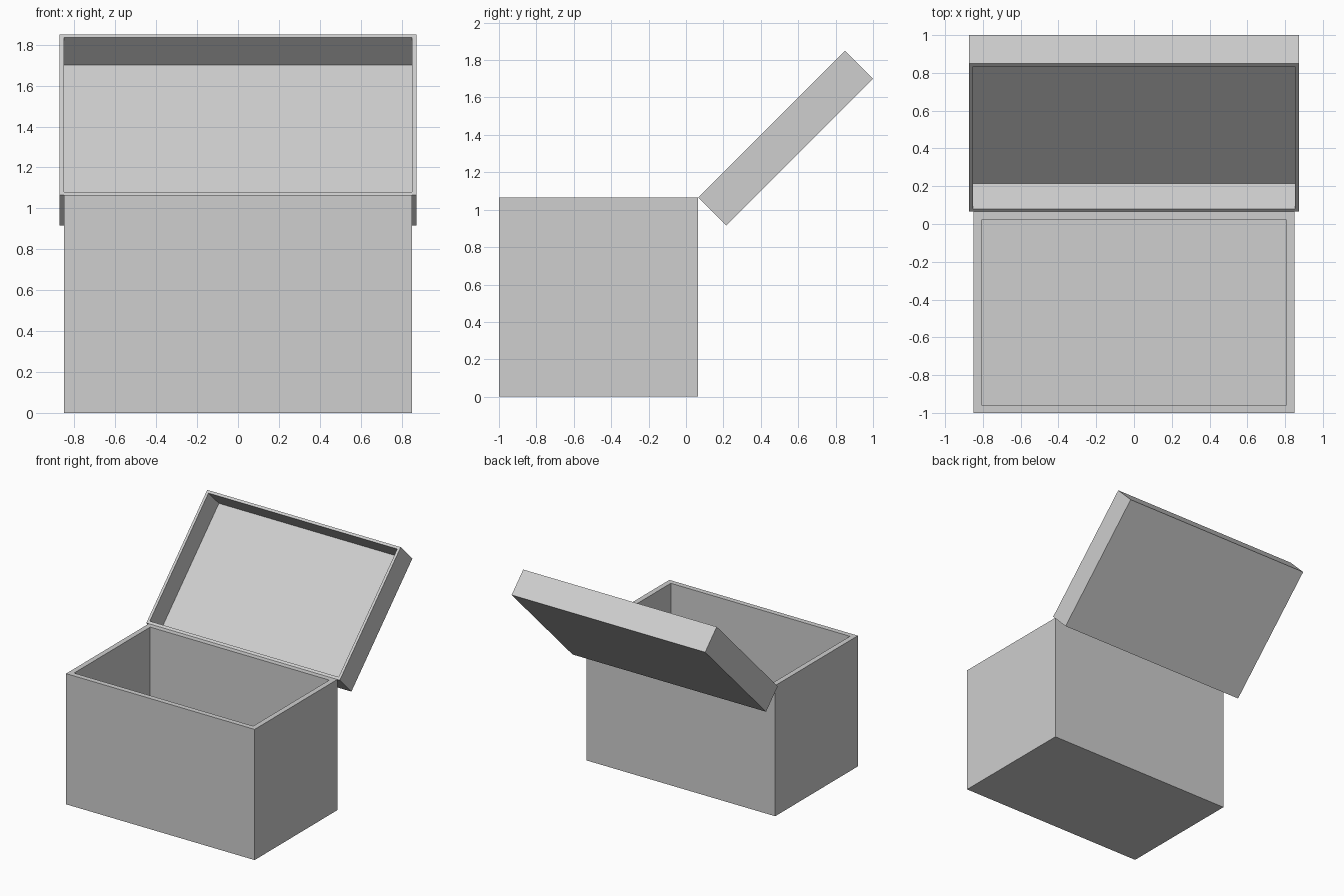
import bpy
import bmesh
from math import radians
from mathutils import Matrix

default = bpy.data.objects.get("Cube")
if default:
    bpy.data.objects.remove(default, do_unlink=True)

GREY = (0.62, 0.62, 0.62, 1.0)
grey = bpy.data.materials.new("plain grey")
grey.use_nodes = True
grey.diffuse_color = GREY
grey.node_tree.nodes["Principled BSDF"].inputs["Base Color"].default_value = GREY


def open_tray(name, width, depth, height, wall):
    """Open-topped tray, centred in x, rear top edge on its origin."""
    bm = bmesh.new()
    bmesh.ops.create_cube(bm, size=1)
    bmesh.ops.scale(bm, vec=(width, depth, height), verts=bm.verts)
    bmesh.ops.translate(bm, vec=(0, -depth / 2, -height / 2), verts=bm.verts)
    # Inset the top for the rim, then sink it to the floor
    top = max(bm.faces, key=lambda f: f.calc_center_median().z)
    bmesh.ops.inset_individual(bm, faces=[top], thickness=wall, use_even_offset=True)
    walls = bmesh.ops.extrude_discrete_faces(bm, faces=[top])
    floor = walls["faces"][0]
    bmesh.ops.translate(bm, vec=(0, 0, wall - height), verts=floor.verts)
    bmesh.ops.recalc_face_normals(bm, faces=bm.faces)
    mesh = bpy.data.meshes.new(name)
    bm.to_mesh(mesh)
    bm.free()
    mesh.materials.append(grey)
    obj = bpy.data.objects.new(name, mesh)
    bpy.context.collection.objects.link(obj)
    return obj


HINGE = (0, 0.065, 1.065)

# Box body
body = open_tray("box_body", 1.70, 1.065, 1.065, 0.0425)
body.location = HINGE

# Lid: a shallow tray swung open about the hinge, its hollow facing forward and up
lid = open_tray("open_lid", 1.745, 1.11, 0.212, 0.0212)
lid.matrix_world = (Matrix.Translation(HINGE)
                    @ Matrix.Rotation(radians(45), 4, "X")
                    @ Matrix.Translation((0, 1.11, 0)))
